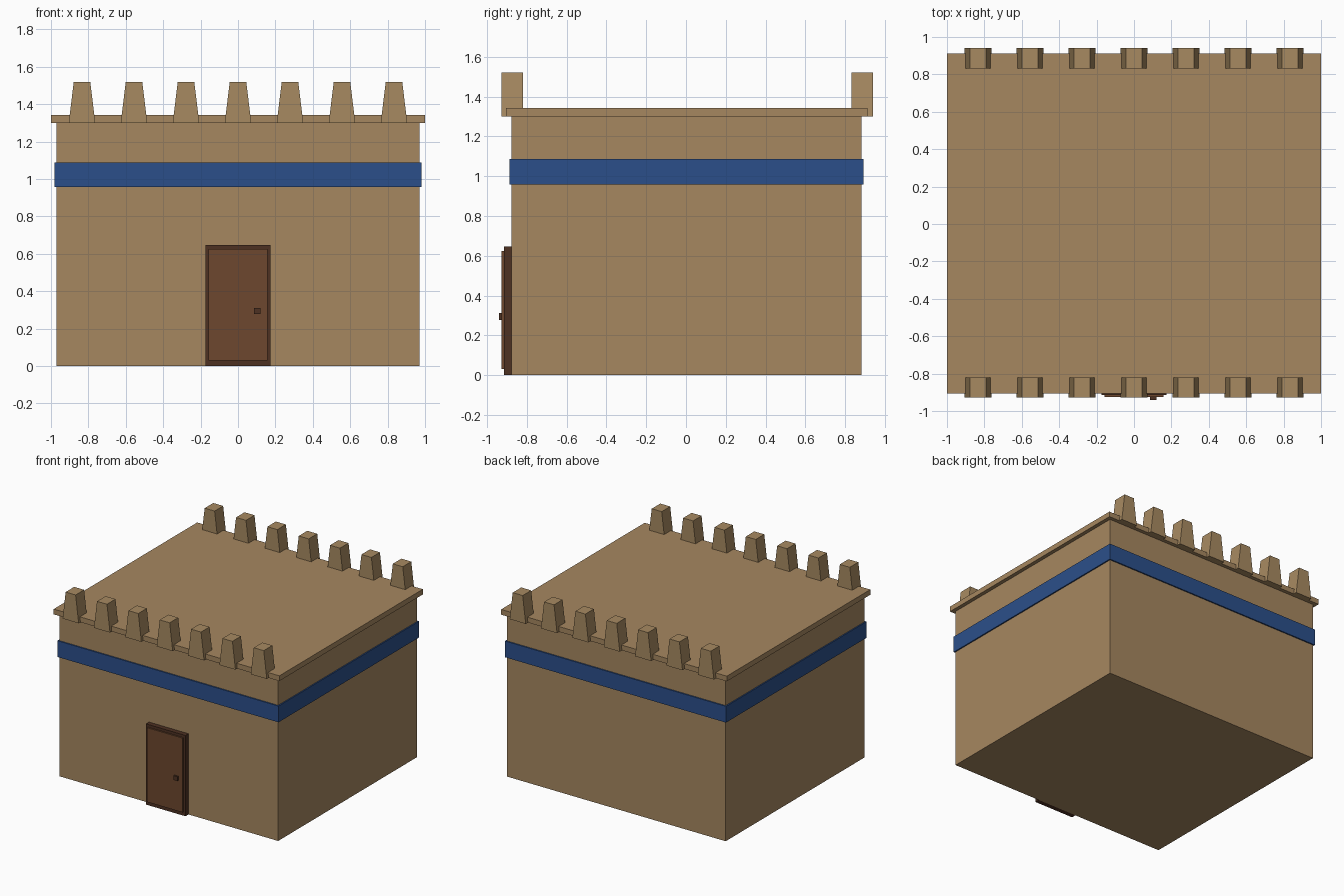
import bpy
import bmesh

cube = bpy.data.objects.get("Cube")
if cube:
    bpy.data.objects.remove(cube, do_unlink=True)


def make_material(name, srgb):
    """Flat material from an sRGB colour, stored as linear values."""
    linear = [((c / 255 + 0.055) / 1.055) ** 2.4 for c in srgb]
    mat = bpy.data.materials.new(name)
    mat.use_nodes = True
    mat.diffuse_color = (*linear, 1)
    bsdf = next(n for n in mat.node_tree.nodes if n.type == 'BSDF_PRINCIPLED')
    bsdf.inputs["Base Color"].default_value = (*linear, 1)
    bsdf.inputs["Roughness"].default_value = 0.9
    return mat


mud = make_material("mud_brick", (166, 135, 96))
parapet = make_material("parapet_clay", (167, 138, 97))
blue = make_material("blue_paint", (43, 79, 138))
dark_wood = make_material("dark_wood", (77, 49, 34))
door_wood = make_material("door_wood", (109, 71, 46))


def box(name, mat, x, y, z, taper=1.0):
    """Box from (min, max) ranges; taper narrows the top along x."""
    bm = bmesh.new()
    bmesh.ops.create_cube(bm, size=1)
    for v in bm.verts:
        if v.co.z > 0:
            v.co.x *= taper
        v.co.x = (x[0] + x[1]) / 2 + v.co.x * (x[1] - x[0])
        v.co.y = (y[0] + y[1]) / 2 + v.co.y * (y[1] - y[0])
        v.co.z = (z[0] + z[1]) / 2 + v.co.z * (z[1] - z[0])
    mesh = bpy.data.meshes.new(name)
    bm.to_mesh(mesh)
    bm.free()
    mesh.materials.append(mat)
    obj = bpy.data.objects.new(name, mesh)
    bpy.context.collection.objects.link(obj)
    return obj


# Main building, painted band and roof slab
box("walls", mud, (-0.97, 0.97), (-0.877, 0.883), (0, 1.31))
box("painted_band", blue, (-0.98, 0.98), (-0.887, 0.893), (0.957, 1.087))
box("roof_slab", mud, (-1, 1), (-0.905, 0.912), (1.30, 1.342))

# Door
box("door_frame", dark_wood, (-0.175, 0.175), (-0.915, -0.87), (0, 0.647))
box("door_panel", door_wood, (-0.158, 0.158), (-0.926, -0.90), (0.03, 0.625))
box("door_handle", dark_wood, (0.085, 0.12), (-0.94, -0.92), (0.277, 0.311))

# Tapered merlons along the front and back edges
count, spacing, half = 7, 0.278, 0.071
for side, y in (("front", (-0.928, -0.82)), ("back", (0.832, 0.94))):
    for i in range(count):
        x = (i - (count - 1) / 2) * spacing
        box(f"{side}_merlon_{i + 1}", parapet, (x - half, x + half), y,
            (1.30, 1.52), taper=0.62)
